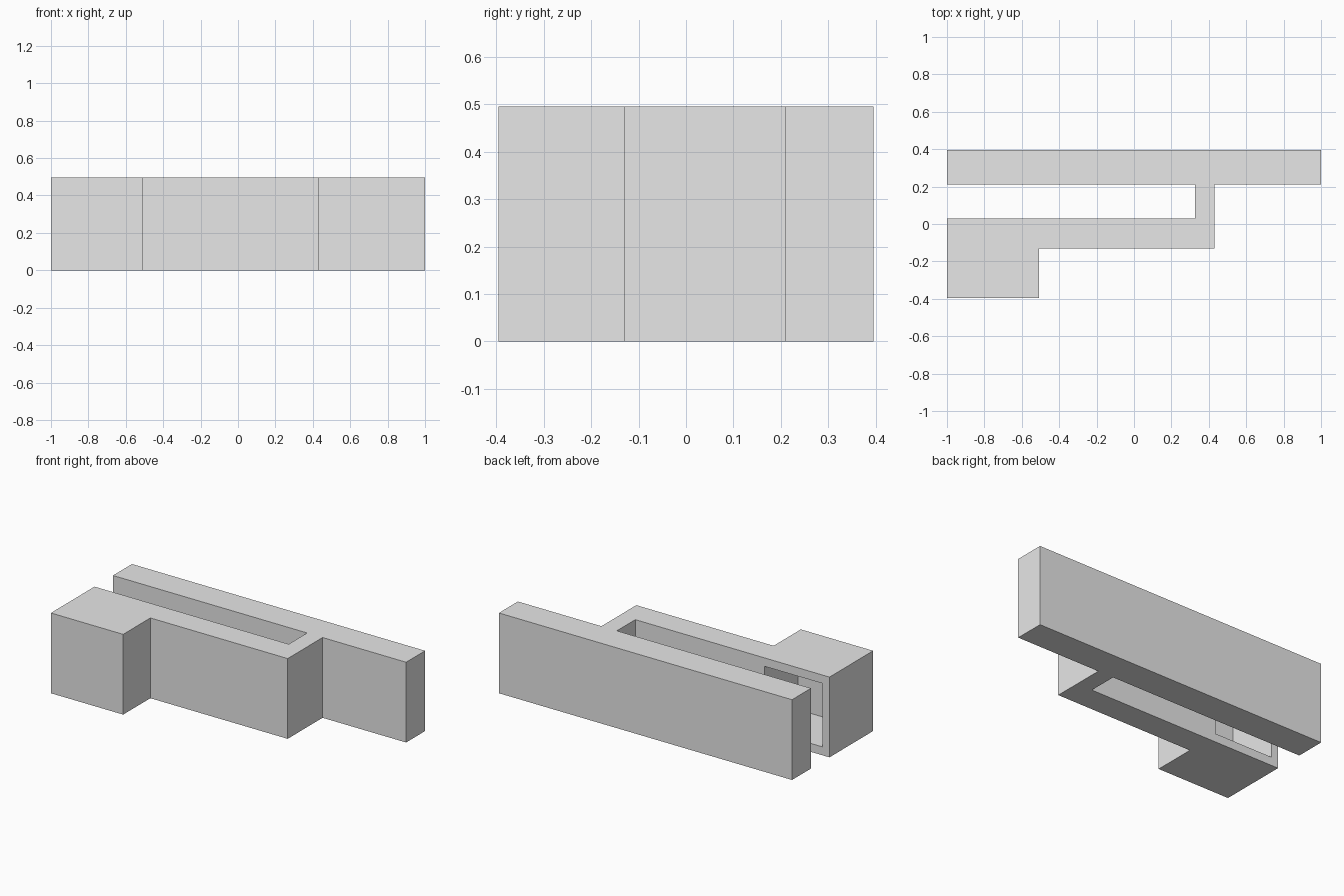
import bpy
import bmesh

cube = bpy.data.objects.get("Cube")
if cube:
    bpy.data.objects.remove(cube, do_unlink=True)

HEIGHT = 0.495

grey = bpy.data.materials.new("light grey")
grey.use_nodes = True
colour = (0.8, 0.8, 0.8, 1)
grey.diffuse_color = colour
grey.node_tree.nodes["Principled BSDF"].inputs["Base Color"].default_value = colour


def prism(name, outline, bottom, top):
    """Extrude a plan outline between two heights."""
    bm = bmesh.new()
    base = bm.faces.new([bm.verts.new((x, y, bottom)) for x, y in outline])
    walls = bmesh.ops.extrude_face_region(bm, geom=[base])
    moved = [v for v in walls["geom"] if isinstance(v, bmesh.types.BMVert)]
    bmesh.ops.translate(bm, verts=moved, vec=(0, 0, top - bottom))
    bmesh.ops.recalc_face_normals(bm, faces=bm.faces)
    mesh = bpy.data.meshes.new(name)
    bm.to_mesh(mesh)
    bm.free()
    mesh.materials.append(grey)
    obj = bpy.data.objects.new(name, mesh)
    bpy.context.collection.objects.link(obj)
    return obj


# Long back bar, connecting neck, front arm and end block in one outline
body = prism("body", [
    (-1, 0.395), (-1, 0.21), (0.325, 0.21), (0.325, 0.03),
    (-1, 0.03), (-1, -0.395), (-0.507, -0.395), (-0.507, -0.13),
    (0.43, -0.13), (0.43, 0.21), (1, 0.21), (1, 0.395),
], 0, HEIGHT)

# Square pocket sunk into the end block from the slot side
cutter = prism("pocket_cutter", [
    (-0.952, 0.1), (-0.952, -0.295), (-0.556, -0.295), (-0.556, 0.1),
], 0.052, HEIGHT - 0.052)
cutter.hide_render = True
cutter.display_type = 'WIRE'

pocket = body.modifiers.new("pocket", 'BOOLEAN')
pocket.operation = 'DIFFERENCE'
pocket.solver = 'EXACT'
pocket.object = cutter

# Bake the pocket and drop the helper
bpy.ops.object.select_all(action='DESELECT')
body.select_set(True)
bpy.context.view_layer.objects.active = body
bpy.ops.object.modifier_apply(modifier=pocket.name)
bpy.data.objects.remove(cutter, do_unlink=True)
